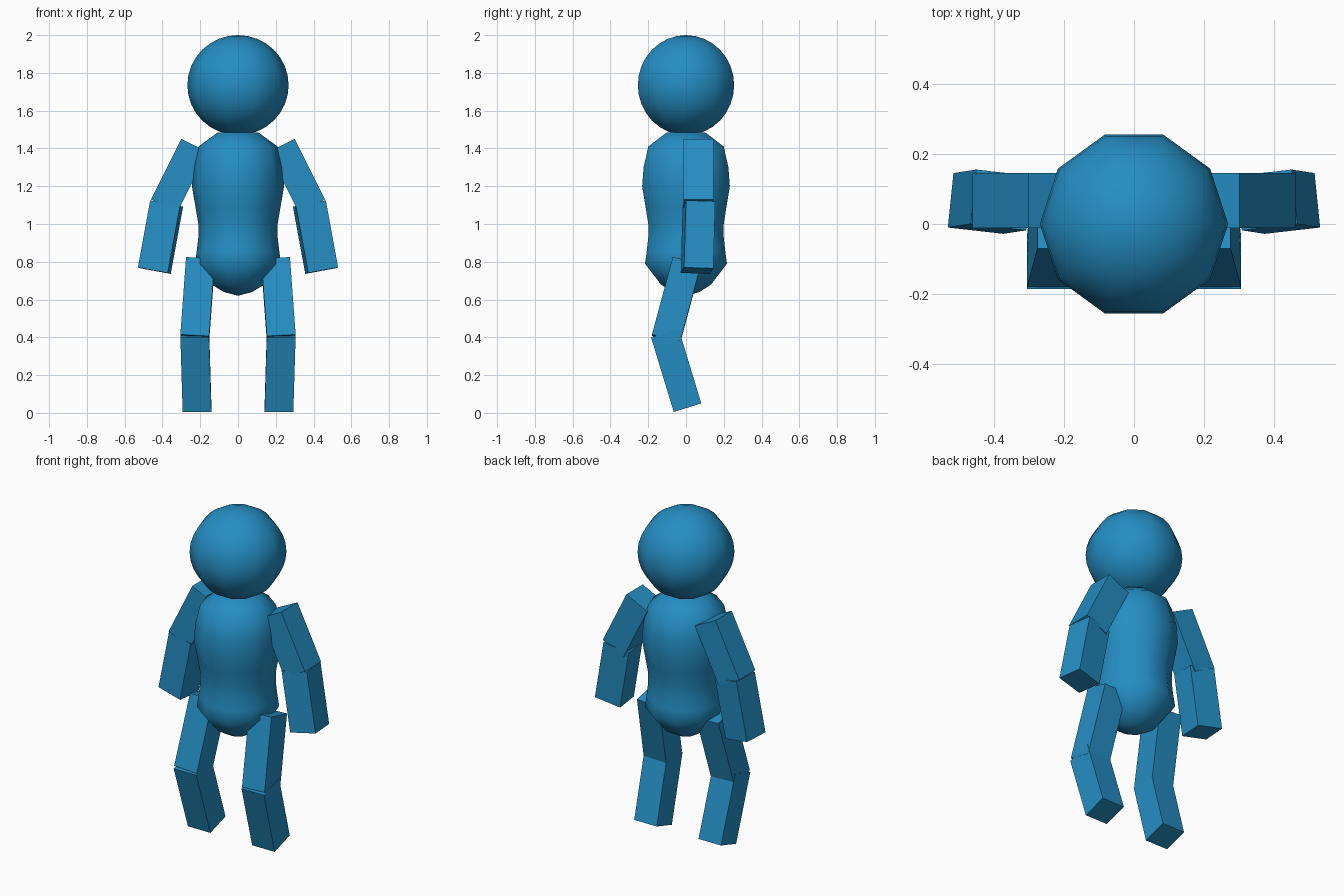
import bpy, bmesh, math
from mathutils import Vector

if "Cube" in bpy.data.objects:
    bpy.data.objects.remove(bpy.data.objects["Cube"])

blue = bpy.data.materials.new("blue")
blue.diffuse_color = (0.018, 0.27, 0.55, 1)
blue.use_nodes = True
blue.node_tree.nodes["Principled BSDF"].inputs["Base Color"].default_value = blue.diffuse_color
SIDES = 10


def finish(name, bm, smooth=False):
    bmesh.ops.recalc_face_normals(bm, faces=bm.faces[:])
    me = bpy.data.meshes.new(name)
    bm.to_mesh(me)
    bm.free()
    me.materials.append(blue)
    for p in me.polygons:
        p.use_smooth = smooth
    ob = bpy.data.objects.new(name, me)
    bpy.context.collection.objects.link(ob)
    return ob


def lathe(name, profile):
    """Revolve (radius, z) points; zero radius makes a pole."""
    bm = bmesh.new()
    rings = []
    for r, z in profile:
        if r == 0:
            rings.append([bm.verts.new((0, 0, z))] * SIDES)
        else:
            rings.append([bm.verts.new((r * math.cos(a), r * math.sin(a), z))
                          for a in (2 * math.pi * i / SIDES for i in range(SIDES))])
    for lo, hi in zip(rings, rings[1:]):
        for i in range(SIDES):
            j = (i + 1) % SIDES
            bm.faces.new(list(dict.fromkeys((lo[i], lo[j], hi[j], hi[i]))))
    return finish(name, bm, True)


def limb(name, start, end, across, depth):
    """Box running from start to end; corner, across and depth edges as vectors."""
    for side, sx in (("left", 1), ("right", -1)):
        bm = bmesh.new()
        u, v = Vector(across), Vector(depth)
        quads = []
        for c in (Vector(start), Vector(end)):
            quads.append([bm.verts.new(((p.x * sx), p.y, p.z))
                          for p in (c, c + u, c + u + v, c + v)])
        a, b = quads
        bm.faces.new(a)
        bm.faces.new(b)
        for i in range(4):
            j = (i + 1) % 4
            bm.faces.new((a[i], a[j], b[j], b[i]))
        finish(side + "_" + name, bm)


# Head: ten-sided ball
RINGS = 16
lathe("head", [(0 if i in (0, RINGS) else 0.268 * math.sin(math.pi * i / RINGS),
                1.735 - 0.265 * math.cos(math.pi * i / RINGS)) for i in range(RINGS + 1)])

# Torso: rounded chest, waist and hips
lathe("torso", [(0, 0.62), (0.075, 0.64), (0.14, 0.68), (0.228, 0.79), (0.218, 0.86),
                (0.21, 0.93), (0.21, 1.0), (0.225, 1.09), (0.244, 1.20),
                (0.236, 1.30), (0.21, 1.41), (0.11, 1.483), (0, 1.487)])

# Arms: outer front corner, inward and backward edges
limb("upper_arm", (0.30, -0.012, 1.45), (0.46, -0.012, 1.13),
     (-0.139, 0, -0.069), (0, 0.157, 0))
limb("forearm", (0.465, 0.0, 1.125), (0.53, -0.01, 0.77),
     (-0.158, -0.018, -0.029), (-0.016, 0.155, -0.005))

# Legs: knees bent forward
limb("thigh", (0.275, -0.07, 0.825), (0.305, -0.18, 0.415),
     (-0.152, 0, -0.008), (0, 0.15, -0.035))
limb("shin", (0.305, -0.185, 0.40), (0.293, -0.065, 0.005),
     (-0.152, 0, 0), (0, 0.146, 0.045))
